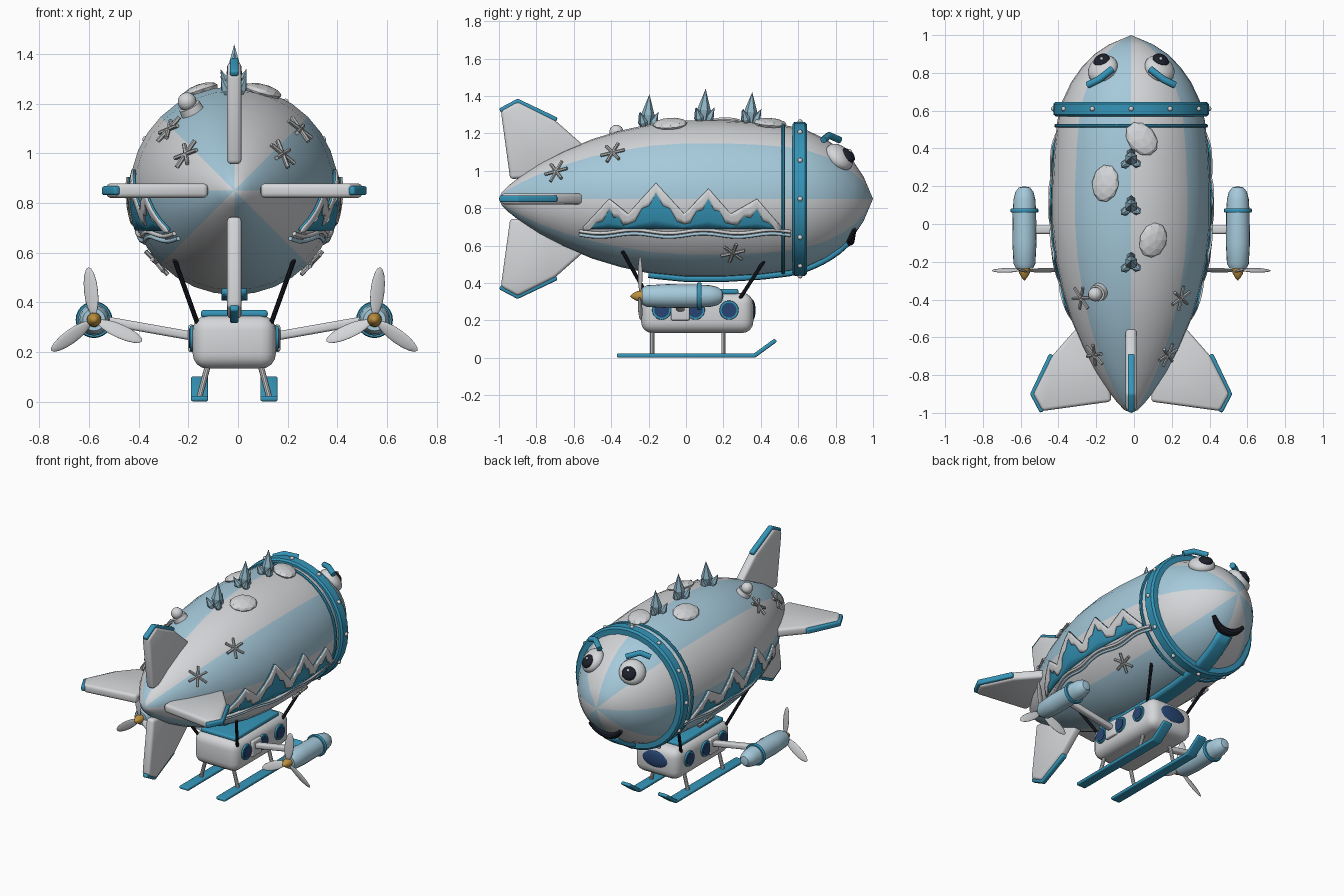
import bpy, bmesh, math
from math import sin, cos, radians, pi, sqrt
from mathutils import Vector, Matrix

if "Cube" in bpy.data.objects:
    bpy.data.objects.remove(bpy.data.objects["Cube"])

CX, AXIS = -0.015, 0.85  # sideways offset of the ship, height of the hull axis


def material(name, *rgb):
    m = bpy.data.materials.new(name)
    m.use_nodes = True
    m.diffuse_color = (*rgb, 1)
    m.node_tree.nodes["Principled BSDF"].inputs["Base Color"].default_value = (*rgb, 1)
    return m


WHITE = material("snow white", 0.66, 0.67, 0.69)
PALE = material("pale blue", 0.38, 0.59, 0.71)
BLUE = material("glacier blue", 0.035, 0.3, 0.48)
NAVY = material("window navy", 0.02, 0.06, 0.17)
BLACK = material("ink black", 0.012, 0.015, 0.025)
GOLD = material("gold", 0.5, 0.28, 0.05)
ICE = material("ice crystal", 0.28, 0.47, 0.57)
STEEL = material("frost grey", 0.45, 0.46, 0.47)


def finish(name, bm, mats, angle=35):
    bmesh.ops.recalc_face_normals(bm, faces=bm.faces)
    me = bpy.data.meshes.new(name)
    bm.to_mesh(me)
    bm.free()
    for m in mats if isinstance(mats, list) else [mats]:
        me.materials.append(m)
    me.shade_smooth() if angle else me.shade_flat()
    if angle:
        me.set_sharp_from_angle(angle=radians(angle))
    ob = bpy.data.objects.new(name, me)
    ob.location.x = CX
    bpy.context.scene.collection.objects.link(ob)
    return ob


def lathe(name, profile, mat, x=0, z=AXIS, segs=32, rule=None):
    """Turn (y, radius) points round an axis along y."""
    bm = bmesh.new()
    rings = [[bm.verts.new((x + r * cos(2 * pi * i / segs), y, z + r * sin(2 * pi * i / segs)))
              for i in range(segs)] for y, r in profile]
    for a, b in zip(rings, rings[1:]):
        for i in range(segs):
            j = (i + 1) % segs
            f = bm.faces.new((a[i], a[j], b[j], b[i]))
            f.material_index = rule(i) if rule else 0
    bmesh.ops.remove_doubles(bm, verts=bm.verts, dist=0.0005)
    return finish(name, bm, mat)


def box(name, centre, size, bevel, mat, rot=None):
    bm = bmesh.new()
    bmesh.ops.create_cube(bm, size=1, matrix=Matrix.Diagonal((*size, 1)))
    bmesh.ops.bevel(bm, geom=bm.edges[:], offset=bevel, segments=4, profile=0.5, affect='EDGES')
    bm.transform(Matrix.Translation(centre) @ (rot or Matrix()))
    return finish(name, bm, mat)


def ball(name, matrix, mat, segs=20):
    bm = bmesh.new()
    bmesh.ops.create_uvsphere(bm, u_segments=segs, v_segments=segs // 2, radius=1, matrix=matrix)
    return finish(name, bm, mat, 60)


def rod(name, a, b, r1, r2, mat, segs=10, angle=35):
    a, b = Vector(a), Vector(b)
    m = Matrix.Translation((a + b) / 2) @ (b - a).to_track_quat('Z', 'Y').to_matrix().to_4x4()
    bm = bmesh.new()
    bmesh.ops.create_cone(bm, cap_ends=True, segments=segs, radius1=r1, radius2=r2,
                          depth=(b - a).length, matrix=m)
    return finish(name, bm, mat, angle)


def tube(name, points, r, mat):
    cu = bpy.data.curves.new(name, 'CURVE')
    cu.dimensions, cu.bevel_depth, cu.bevel_resolution, cu.use_fill_caps = '3D', r, 2, True
    sp = cu.splines.new('POLY')
    sp.points.add(len(points) - 1)
    for p, co in zip(sp.points, points):
        p.co = (*co, 1)
    tmp = bpy.data.objects.new(name, cu)
    bm = bmesh.new()
    bm.from_mesh(tmp.to_mesh())
    bpy.data.objects.remove(tmp)
    return finish(name, bm, mat, 50)


def plate(name, columns, mat, thick):
    """Skin a grid of surface points and give it thickness."""
    bm = bmesh.new()
    cols = [[bm.verts.new(p) for p in c] for c in columns]
    for a, b in zip(cols, cols[1:]):
        for i in range(len(a) - 1):
            bm.faces.new((a[i], b[i], b[i + 1], a[i + 1]))
    ob = finish(name, bm, mat)
    mod = ob.modifiers.new("thickness", 'SOLIDIFY')
    mod.thickness, mod.offset = thick, 0
    return ob


# Hull with alternating stripes
HULL = [(-1, 0), (-0.985, 0.035), (-0.95, 0.07), (-0.88, 0.125), (-0.78, 0.19), (-0.65, 0.257),
        (-0.5, 0.32), (-0.35, 0.365), (-0.18, 0.402), (0, 0.42), (0.2, 0.42), (0.4, 0.408),
        (0.55, 0.39), (0.65, 0.365), (0.75, 0.318), (0.83, 0.262), (0.9, 0.193), (0.95, 0.118), (1, 0)]


def radius(y):
    for (a, ra), (b, rb) in zip(HULL, HULL[1:]):
        if a <= y <= b:
            return ra + (rb - ra) * (y - a) / (b - a)


def on_hull(y, ang, off=0.0):
    r = radius(y) + off
    return Vector((r * cos(ang), y, AXIS + r * sin(ang)))


def side_point(s, y, z, off):
    r = radius(y) + off
    return Vector((s * sqrt(max(r * r - (z - AXIS) ** 2, 0)), y, z))


def hull_frame(y, deg, off=0.0):
    """Matrix on the hull skin whose z points outwards."""
    a = radians(deg)
    slope = (radius(y + 0.03) - radius(y - 0.03)) / 0.06
    n = Vector((cos(a), -slope, sin(a))).normalized()
    return Matrix.Translation(on_hull(y, a) + n * off) @ n.to_track_quat('Z', 'Y').to_matrix().to_4x4()


lathe("hull", HULL, [PALE, WHITE], rule=lambda i: i // 4 % 2)

# Collar, bolts and thin ring
lathe("collar", [(0.57, 0.36), (0.57, 0.4), (0.58, 0.412), (0.635, 0.412), (0.647, 0.4),
                 (0.647, 0.35), (0.57, 0.36)], BLUE, segs=36)
lathe("thin_ring", [(0.511, 0.38), (0.511, 0.402), (0.517, 0.407), (0.523, 0.407),
                    (0.529, 0.402), (0.529, 0.38), (0.511, 0.38)], BLUE, segs=36)
for k in range(12):
    a = k * pi / 6
    ball("collar_bolt", Matrix.Translation((0.412 * cos(a), 0.61, AXIS + 0.412 * sin(a)))
         @ Matrix.Scale(0.014, 4), WHITE, 10)

# Keel strip under the hull
plate("keel", [[on_hull(-0.2 + 1.06 * i / 24, -pi / 2 + t * 0.05 / radius(-0.2 + 1.06 * i / 24), 0.008)
                for t in (-1, -0.5, 0, 0.5, 1)] for i in range(25)], BLUE, 0.034)

# Tail fins with coloured tips
FIN = [(-0.53, 0.27), (-0.7, 0.42), (-0.9, 0.52), (-0.99, 0.47), (-0.94, 0.105), (-0.75, 0.12)]
for k in range(4):
    turn = Matrix.Translation((0, 0, AXIS)) @ Matrix.Rotation(k * pi / 2, 4, 'Y')
    bm = bmesh.new()
    low = bm.faces.new([bm.verts.new((-0.029, y, r)) for y, r in FIN])
    ext = bmesh.ops.extrude_face_region(bm, geom=[low])["geom"]
    bmesh.ops.translate(bm, vec=(0.058, 0, 0), verts=[g for g in ext if isinstance(g, bmesh.types.BMVert)])
    bmesh.ops.bevel(bm, geom=bm.edges[:], offset=0.018, segments=3, profile=0.5, affect='EDGES')
    bm.transform(turn)
    finish("tail_fin", bm, WHITE)
    for (ya, ra), (yb, rb) in (((-0.7, 0.425), (-0.9, 0.52)), ((-0.9, 0.52), (-0.985, 0.475))):
        mid = turn @ Matrix.Translation((0, (ya + yb) / 2, (ra + rb) / 2))
        rot = Matrix.Rotation(math.atan2(rb - ra, yb - ya), 4, 'X')
        box("fin_tip", mid.translation, (0.036, math.hypot(yb - ya, rb - ra) + 0.02, 0.028), 0.01,
            BLUE, turn.to_3x3().to_4x4() @ rot)

# Face: eyes, brows and smile
for s in (-1, 1):
    deg = 90 - s * 34
    ball("eye", hull_frame(0.82, deg) @ Matrix.Diagonal((0.085, 0.085, 0.05, 1)), WHITE)
    pupil = hull_frame(0.84, deg, 0.038)
    ball("pupil", pupil @ Matrix.Diagonal((0.046, 0.046, 0.024, 1)), BLACK)
    ball("eye_glint", Matrix.Translation((0, 0.01, 0.024)) @ pupil @ Matrix.Scale(0.01, 4), WHITE, 10)
    tube("brow", [(s * 0.23, 0.735, 1.165), (s * 0.17, 0.765, 1.19), (s * 0.1, 0.82, 1.165)], 0.019, BLUE)
smile = [on_hull(0.9 - 0.025 * cos(t * pi / 2), radians(-90 + 36 * t), 0.008)
         for t in [i / 6 - 1 for i in range(13)]]
for i, (a, b) in enumerate(zip(smile, smile[1:])):
    rod("smile", a, b, 0.012 + 0.014 * sin(pi * i / 12), 0.012 + 0.014 * sin(pi * (i + 1) / 12), BLACK)

# Mountain frieze, snow caps and wavy lines on both sides
RIDGE = [(-0.55, 0.7), (-0.41, 0.85), (-0.31, 0.77), (-0.16, 0.935), (-0.01, 0.77),
         (0.12, 0.905), (0.24, 0.77), (0.38, 0.85), (0.51, 0.7)]
line = [(a[0] + (b[0] - a[0]) * t / 4, a[1] + (b[1] - a[1]) * t / 4)
        for a, b in zip(RIDGE, RIDGE[1:]) for t in range(4)] + [RIDGE[-1]]
for s in (-1, 1):
    plate("mountains", [[side_point(s, y, 0.69 + (z - 0.69) * t / 5, 0.007) for t in range(6)]
                        for y, z in line], BLUE, 0.009)
    plate("snow_caps", [[side_point(s, y, max(z - t * (0.027 if i % 2 else 0.018), 0.69 - t * 0.002), 0.014)
                         for t in range(4)] for i, (y, z) in enumerate(line)], WHITE, 0.009)
    for name, z0, mat in (("upper_wave", 0.675, WHITE), ("lower_wave", 0.655, PALE)):
        ys = [-0.57 + 1.13 * i / 60 for i in range(61)]
        tube(name, [side_point(s, y, z0 + 0.009 * sin(y * 17), 0.006) for y in ys], 0.009, mat)

    # Snowflakes
    for y, up in ((-0.39, 43), (-0.69, 37), (0.25, -43)):
        m = hull_frame(y, up if s > 0 else 180 - up, 0.01)
        for k in range(3):
            d = Vector((cos(k * pi / 3 + 0.3), sin(k * pi / 3 + 0.3), 0)) * 0.066
            rod("snowflake", m @ d, m @ -d, 0.009, 0.009, STEEL, 6)

# Snow patches, crystals and knob on the back
for x, y, w in ((0.055, 0.45, 0.1), (-0.135, 0.215, 0.1), (0.115, -0.085, 0.095)):
    bm = bmesh.new()
    bmesh.ops.create_icosphere(bm, subdivisions=2, radius=1,
                               matrix=hull_frame(y, 90 - math.degrees(math.asin(x / radius(y))), 0.005)
                               @ Matrix.Diagonal((w, 0.075, 0.028, 1)))
    finish("snow_patch", bm, WHITE, 0)


def crystal(base, d, length, r):
    base, d = Vector(base), Vector(d).normalized()
    mid = base + d * length * 0.4
    rod("crystal_base", base, mid, r * 0.6, r, ICE, 6, 0)
    rod("crystal_point", mid, base + d * length, r, 0, ICE, 6, 0)


for y, h in ((-0.21, 0.17), (0.09, 0.175), (0.34, 0.165)):
    z = AXIS + radius(y) - 0.02
    crystal((0, y, z), (0, 0.08, 1), h + 0.015, 0.036)
    for dx, dy in ((-0.04, -0.03), (0.035, -0.025), (0, 0.045)):
        crystal((dx * 0.4, y + dy * 0.4, z), (dx, dy, 0.09), 0.1, 0.024)
knob = hull_frame(-0.36, 118)
rod("knob_base", knob @ Vector((0, 0, -0.02)), knob @ Vector((0, 0, 0.025)), 0.05, 0.045, WHITE, 16)
ball("knob", knob @ Matrix.Translation((0, 0, 0.045)) @ Matrix.Scale(0.038, 4), WHITE, 16)

# Gondola
box("gondola", (0, 0.06, 0.24), (0.335, 0.6, 0.215), 0.06, WHITE)
box("gondola_roof", (0, 0.04, 0.354), (0.27, 0.48, 0.03), 0.012, BLUE)
ball("windshield", Matrix.Translation((0, 0.352, 0.255)) @ Matrix.Diagonal((0.105, 0.02, 0.058, 1)), NAVY)

for s in (-1, 1):
    for y in (-0.13, 0.05, 0.23):
        rod("window_frame", (s * 0.15, y, 0.255), (s * 0.178, y, 0.255), 0.054, 0.05, BLUE, 20)
        rod("window", (s * 0.16, y, 0.255), (s * 0.182, y, 0.255), 0.04, 0.04, NAVY, 20)
    # Cables
    for ya, yb in ((-0.34, -0.2), (0.45, 0.29)):
        rod("cable", (s * 0.24, ya, 0.57), (s * 0.15, yb, 0.32), 0.01, 0.01, BLACK)
    # Skids and legs
    box("skid", (s * 0.14, 0, 0.012), (0.07, 0.74, 0.022), 0.008, BLUE)
    box("skid_tip", (s * 0.14, 0.42, 0.051), (0.07, 0.15, 0.022), 0.008, BLUE, Matrix.Rotation(radians(36), 4, 'X'))
    for y in (-0.18, 0.2):
        rod("skid_leg", (s * 0.105, y, 0.15), (s * 0.14, y, 0.02), 0.012, 0.012, WHITE)
    # Engine arm
    box("arm_flange", (s * 0.173, -0.03, 0.255), (0.025, 0.1, 0.11), 0.01, WHITE)
    box("engine_arm", (s * 0.345, -0.03, 0.295), (0.36, 0.045, 0.036), 0.012, WHITE,
        Matrix.Rotation(-s * radians(10), 4, 'Y'))
    # Engine pod, ring, spinner and propeller
    ex, ez = s * 0.565, 0.33
    lathe("engine", [(-0.235, 0), (-0.235, 0.045), (-0.21, 0.058), (-0.1, 0.064), (0.06, 0.062), (0.13, 0.058),
                     (0.17, 0.048), (0.193, 0.03), (0.2, 0)], PALE, ex, ez, 20)
    lathe("engine_ring", [(0.06, 0.055), (0.06, 0.07), (0.066, 0.074), (0.076, 0.074), (0.082, 0.07),
                          (0.082, 0.055), (0.06, 0.055)], BLUE, ex, ez, 24)
    lathe("spinner", [(-0.225, 0), (-0.225, 0.03), (-0.26, 0.028), (-0.285, 0.014), (-0.3, 0)], GOLD, ex, ez, 14)
    for deg in (84, -36, 204):
        a = radians(deg if s > 0 else 180 - deg)
        ball("propeller_blade", Matrix.Translation((ex, -0.245, ez)) @ Matrix.Rotation(-a, 4, 'Y')
             @ Matrix.Translation((0.115, 0, 0)) @ Matrix.Rotation(s * 0.35, 4, 'X')
             @ Matrix.Diagonal((0.098, 0.007, 0.03, 1)), WHITE, 16)
